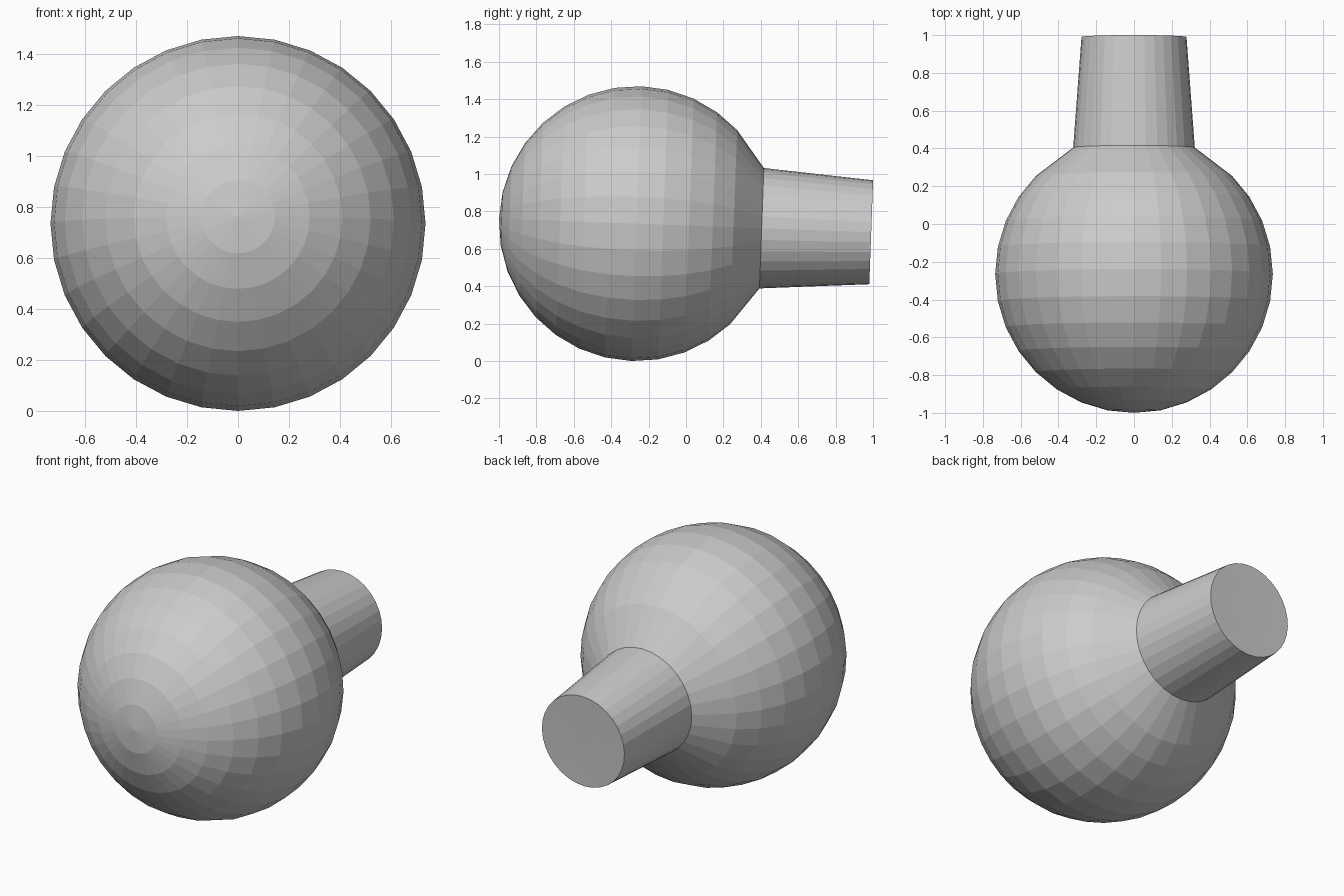
import bpy, bmesh, math
from mathutils import Matrix, Vector

if "Cube" in bpy.data.objects:
    bpy.data.objects.remove(bpy.data.objects["Cube"])

SIDES, RINGS, R = 32, 16, 0.735
TILT = math.radians(2.1)

# Profile (radius, distance along axis): ball from its pole up to the neck
profile = [(R * math.sin(math.pi * i / RINGS), -R * math.cos(math.pi * i / RINGS))
           for i in range(1, 13)]
# Tapered neck and its flat end, faintly dished
profile += [(0.322, 0.670), (0.278, 1.256), (0.14, 1.254)]

bm = bmesh.new()
rings = []
for r, h in profile:
    rings.append([bm.verts.new((r * math.sin(2 * math.pi * k / SIDES),
                                r * math.cos(2 * math.pi * k / SIDES), h))
                  for k in range(SIDES)])
for a, b in zip(rings, rings[1:]):
    for k in range(SIDES):
        n = (k + 1) % SIDES
        bm.faces.new((a[k], a[n], b[n], b[k]))

# Close both ends with fans
for ring, h in ((rings[0], -R), (rings[-1], 1.253)):
    tip = bm.verts.new((0, 0, h))
    for k in range(SIDES):
        bm.faces.new((ring[k], ring[(k + 1) % SIDES], tip))
bmesh.ops.recalc_face_normals(bm, faces=bm.faces)

# Lay the bulb down with the neck pointing back and slightly down
bm.transform(Matrix.Translation(Vector((0, -0.265, 0.7345)))
             @ Matrix.Rotation(-math.pi / 2 - TILT, 4, 'X'))

mesh = bpy.data.meshes.new("bulb")
bm.to_mesh(mesh)
bm.free()
bpy.context.collection.objects.link(bpy.data.objects.new("bulb", mesh))
